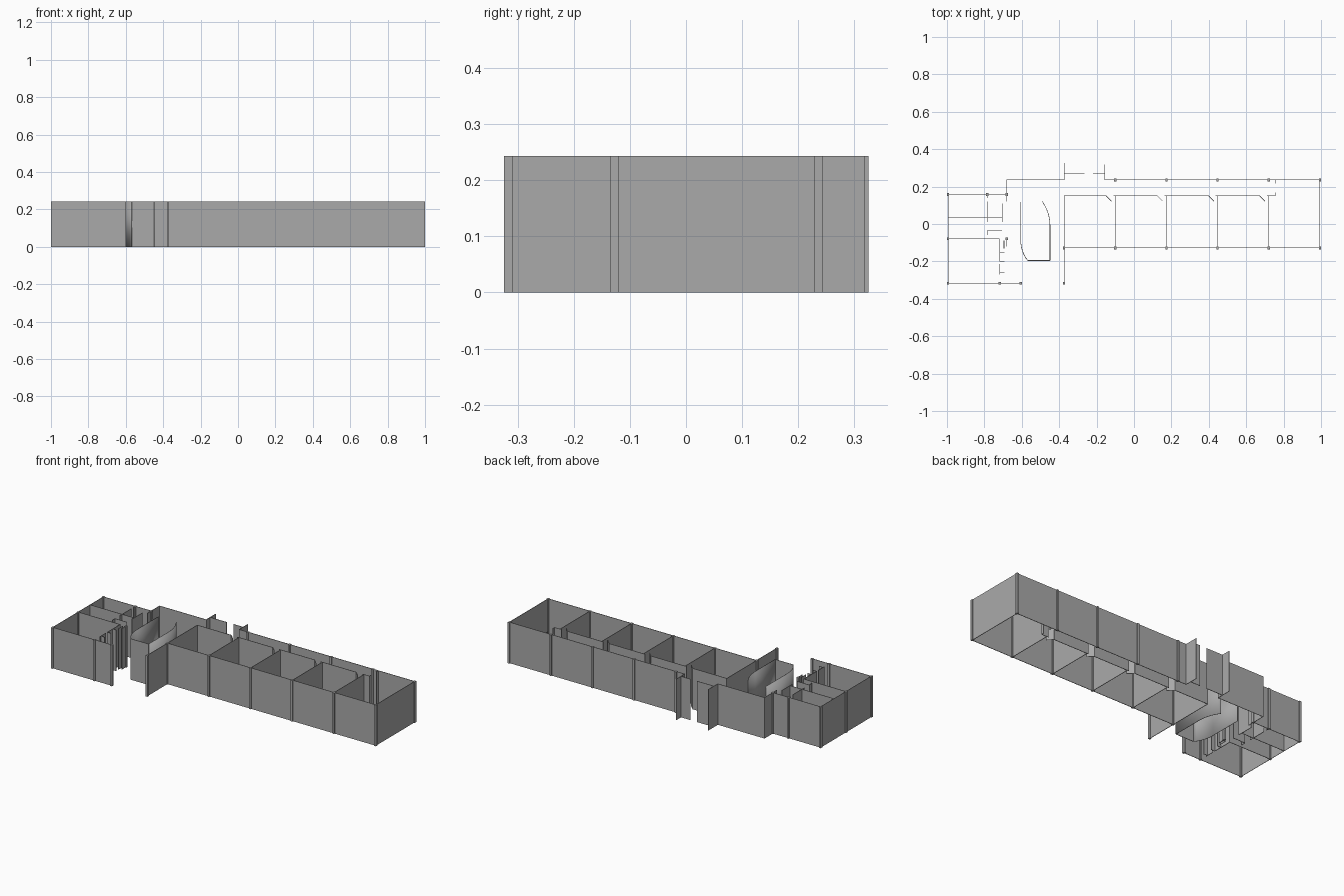
import bpy
import bmesh
from mathutils import Vector

cube = bpy.data.objects.get("Cube")
if cube:
    bpy.data.objects.remove(cube, do_unlink=True)

HEIGHT = 0.243
THICK = 0.003

grey = bpy.data.materials.new("plaster grey")
grey.use_nodes = True
grey.diffuse_color = (0.4, 0.4, 0.4, 1)
grey.node_tree.nodes["Principled BSDF"].inputs["Base Color"].default_value = grey.diffuse_color


def finish(name, bm):
    """Turn a bmesh into a named grey object."""
    mesh = bpy.data.meshes.new(name)
    bm.to_mesh(mesh)
    bm.free()
    mesh.materials.append(grey)
    obj = bpy.data.objects.new(name, mesh)
    bpy.context.collection.objects.link(obj)
    return obj


def walls(name, *paths, smooth=False):
    """Raise each plan path to full height and give it a thin thickness."""
    bm = bmesh.new()
    for path in paths:
        low = [bm.verts.new((x, y, 0)) for x, y in path]
        high = [bm.verts.new((x, y, HEIGHT)) for x, y in path]
        for i in range(len(path) - 1):
            face = bm.faces.new((low[i], low[i + 1], high[i + 1], high[i]))
            face.smooth = smooth
    obj = finish(name, bm)
    solid = obj.modifiers.new("thickness", "SOLIDIFY")
    solid.thickness = THICK
    solid.offset = 0
    return obj


def columns(name, spots):
    """Square posts standing at the given plan points."""
    bm = bmesh.new()
    for x, y in spots:
        made = bmesh.ops.create_cube(bm, size=1)["verts"]
        bmesh.ops.scale(bm, vec=(0.012, 0.015, HEIGHT), verts=made)
        bmesh.ops.translate(bm, vec=(x, y, HEIGHT / 2), verts=made)
    return finish(name, bm)


def bend(start, control, end, steps=8):
    """Points along a smooth quadratic bend."""
    a, b, c = Vector(start), Vector(control), Vector(end)
    return [tuple(a.lerp(b, t / steps).lerp(b.lerp(c, t / steps), t / steps))
            for t in range(steps + 1)]


# Main grid lines of the plan
FRONT, HALL, BACK = -0.128, 0.152, 0.236
WEST, EAST = -0.374, 0.994
BAY = (EAST - WEST) / 5
grid = [WEST + BAY * i for i in range(6)]

# Classroom row: front wall, end wall, dividers, hall walls and open doors
walls("classroom_front_wall", [(WEST, FRONT), (EAST, FRONT)])
walls("east_end_wall", [(EAST, FRONT), (EAST, BACK)])
walls("classroom_dividers", *[[(x, FRONT), (x, HALL)] for x in grid[:-1]])
hall_parts, doors = [], []
for x in grid[:4]:
    hinge = x + BAY - 0.05
    hall_parts.append([(x, HALL), (hinge, HALL)])
    doors.append([(hinge, HALL), (hinge + 0.03, HALL - 0.03)])
    hall_parts.append([(x + BAY - 0.01, HALL), (x + BAY, HALL)])
walls("classroom_hall_walls", *hall_parts)
walls("classroom_doors", *doors)

# Hall end screen beside the last classroom
SCREEN = 0.756
walls("hall_end_screen",
      [(grid[4], HALL), (SCREEN, HALL), (SCREEN, HALL + 0.016)],
      [(SCREEN, BACK), (SCREEN, BACK - 0.02)])

# Back wall with the entrance recess and its two fins
FIN = -0.157
LINK = -0.68
PORCH = 0.272
walls("back_wall", [(FIN, BACK), (EAST, BACK)])
walls("entrance_fins",
      [(WEST, BACK), (WEST, 0.325)],
      [(FIN, BACK), (FIN, 0.318)])
walls("entrance_screen",
      [(WEST, PORCH), (-0.265, PORCH)],
      [(-0.22, PORCH), (FIN, PORCH)])

# West block outline
LEFT, SOUTH, NORTH = -0.994, -0.317, 0.158
SERVICE, CORE, MID = -0.718, -0.784, -0.079
PORCH_END = -0.606
walls("link_wall", [(WEST, BACK), (LINK, BACK), (LINK, NORTH)])
walls("west_block_shell",
      [(LINK, NORTH), (LEFT, NORTH), (LEFT, SOUTH), (PORCH_END, SOUTH)])

# West block rooms
ROOM, STALL = 0.033, -0.034
NOOK = -0.705
walls("west_block_partitions",
      [(LEFT, MID), (SERVICE, MID)],
      [(LEFT, ROOM), (NOOK, ROOM)],
      [(CORE, STALL), (NOOK, STALL)],
      [(CORE, NORTH), (CORE, 0.14)],
      [(CORE, 0.12), (CORE, 0.01)],
      [(CORE, STALL), (CORE, -0.06)],
      [(NOOK, 0.11), (NOOK, 0.01)],
      [(LINK, NORTH), (LINK, 0.12)])
walls("service_wall",
      [(SERVICE, MID), (SERVICE, -0.2)],
      [(SERVICE, -0.215), (SERVICE, -0.27)])
walls("service_stalls",
      *[[(SERVICE, y), (SERVICE + 0.025, y)] for y in (-0.15, -0.2, -0.26)],
      [(NOOK + 0.01, MID - 0.01), (NOOK + 0.01, -0.13)],
      [(LINK, MID), (LINK, -0.12)])

# Curved lobby enclosure
LOBBY_E, LOBBY_S = -0.449, -0.195
curve_west = bend((PORCH_END, -0.08), (PORCH_END, -0.15), (-0.568, LOBBY_S))
curve_east = bend((LOBBY_E, -0.01), (LOBBY_E, 0.06), (-0.49, 0.12))
walls("lobby_west_wall", [(PORCH_END, 0.118)] + curve_west, smooth=True)
walls("lobby_front_wall", [(-0.568, LOBBY_S), (LOBBY_E, LOBBY_S)])
walls("lobby_east_wall", [(LOBBY_E, LOBBY_S)] + curve_east, smooth=True)

# Free wall reaching forward beside the lobby
walls("forecourt_wall", [(WEST, FRONT), (WEST, SOUTH)])

# Structural columns
columns("classroom_columns", [(x, FRONT) for x in grid])
columns("back_columns", [(x, BACK) for x in grid[1:]])
columns("west_block_columns",
        [(LEFT, y) for y in (SOUTH, MID, NORTH)]
        + [(SERVICE, SOUTH), (PORCH_END, SOUTH), (CORE, NORTH),
           (LINK, NORTH), (LINK, MID), (WEST, SOUTH)])
